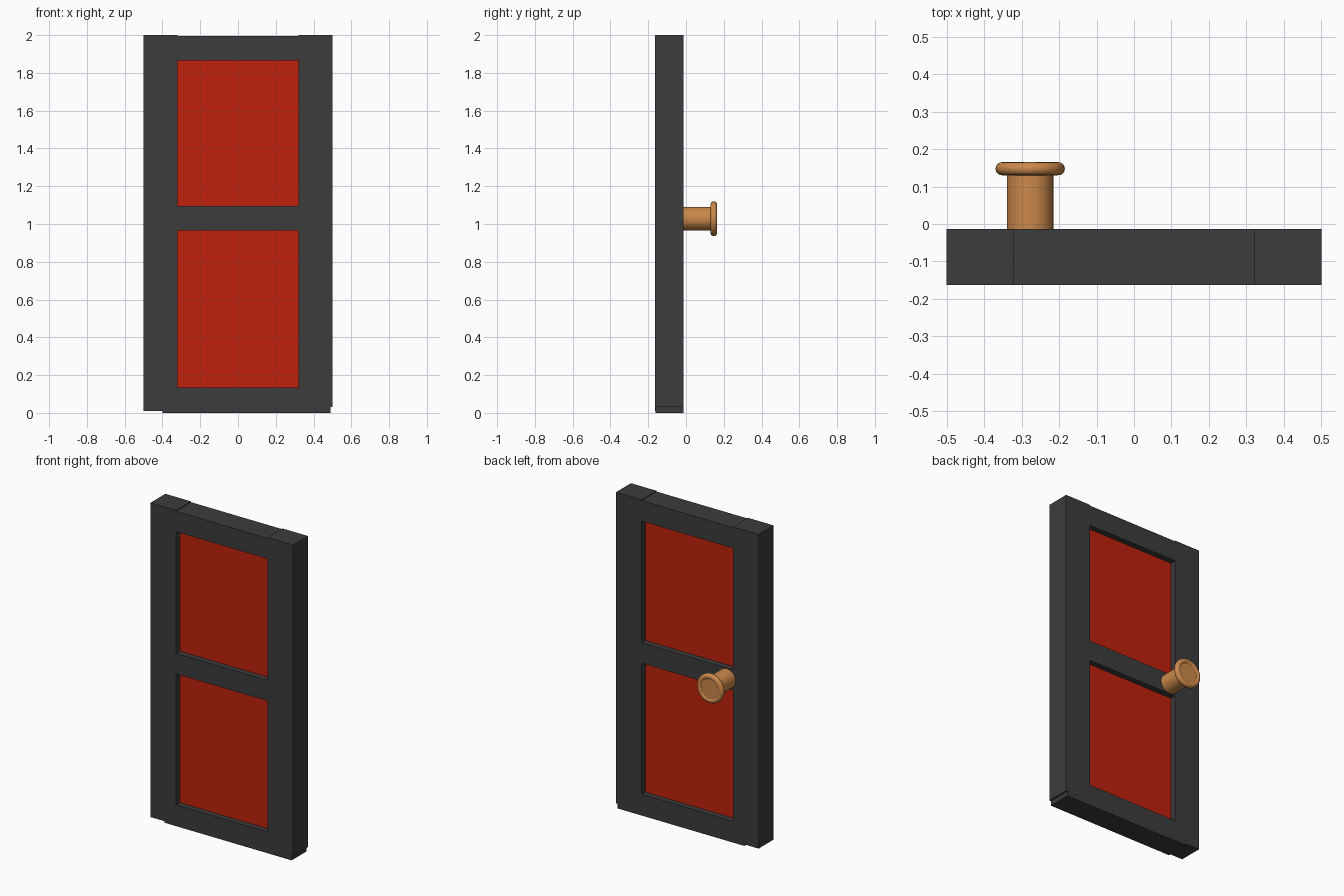
import bpy, bmesh, math
from mathutils import Matrix

cube = bpy.data.objects.get("Cube")
if cube:
    bpy.data.objects.remove(cube, do_unlink=True)


def material(name, colour):
    m = bpy.data.materials.new(name)
    m.use_nodes = True
    m.diffuse_color = (*colour, 1)
    bsdf = next(n for n in m.node_tree.nodes if n.type == 'BSDF_PRINCIPLED')
    bsdf.inputs["Base Color"].default_value = (*colour, 1)
    return m


grey = material("dark grey", (0.045, 0.045, 0.045))
red = material("red", (0.52, 0.016, 0.004))
wood = material("light wood", (0.60, 0.25, 0.07))


def finish(name, bm, mat):
    bmesh.ops.recalc_face_normals(bm, faces=bm.faces)
    mesh = bpy.data.meshes.new(name)
    bm.to_mesh(mesh)
    bm.free()
    mesh.materials.append(mat)
    ob = bpy.data.objects.new(name, mesh)
    bpy.context.collection.objects.link(ob)
    return ob


def box(name, x, y, z, mat):
    bm = bmesh.new()
    bmesh.ops.create_cube(bm, size=1)
    for v in bm.verts:
        for i, (low, high) in enumerate((x, y, z)):
            v.co[i] = low if v.co[i] < 0 else high
    return finish(name, bm, mat)


# Frame: two stiles and three rails
back, front = -0.013, -0.163
depth = (front, back)
inner = 0.32
box("right_stile", (-0.5, -inner), depth, (0.01, 2), grey)
box("left_stile", (inner, 0.5), depth, (0.03, 2), grey)
box("top_rail", (-inner, inner), depth, (1.865, 1.995), grey)
box("middle_rail", (-inner, inner), depth, (0.965, 1.095), grey)
box("bottom_rail", (-0.4, 0.49), (front + 0.0005, back - 0.0005), (0, 0.135), grey)

# Recessed panels
recess = 0.037
panel_depth = (front + recess, back - recess)
box("lower_panel", (-inner, inner), panel_depth, (0.135, 0.965), red)
box("upper_panel", (-inner, inner), panel_depth, (1.095, 1.865), red)

# Knob: turned stem with a rounded rim around a shallow face
stem, ring, tube, rim_y = 0.062, 0.075, 0.0175, 0.1475
profile = [(0, back), (stem, back)]
for i in range(13):
    a = math.radians(-138 + 276 * i / 12)
    profile.append((ring + tube * math.cos(a), rim_y + tube * math.sin(a)))
profile.append((0, profile[-1][1]))
bm = bmesh.new()
verts = [bm.verts.new((r, y, 0)) for r, y in profile]
edges = [bm.edges.new(pair) for pair in zip(verts, verts[1:])]
bmesh.ops.spin(bm, geom=verts + edges, cent=(0, 0, 0), axis=(0, 1, 0),
               angle=math.tau, steps=32)
bmesh.ops.remove_doubles(bm, verts=bm.verts, dist=0.0001)
bm.transform(Matrix.Translation((-0.277, 0, 1.028)))
knob = finish("knob", bm, wood)
bpy.ops.object.select_all(action='DESELECT')
knob.select_set(True)
bpy.context.view_layer.objects.active = knob
bpy.ops.object.shade_smooth_by_angle(angle=math.radians(35))
